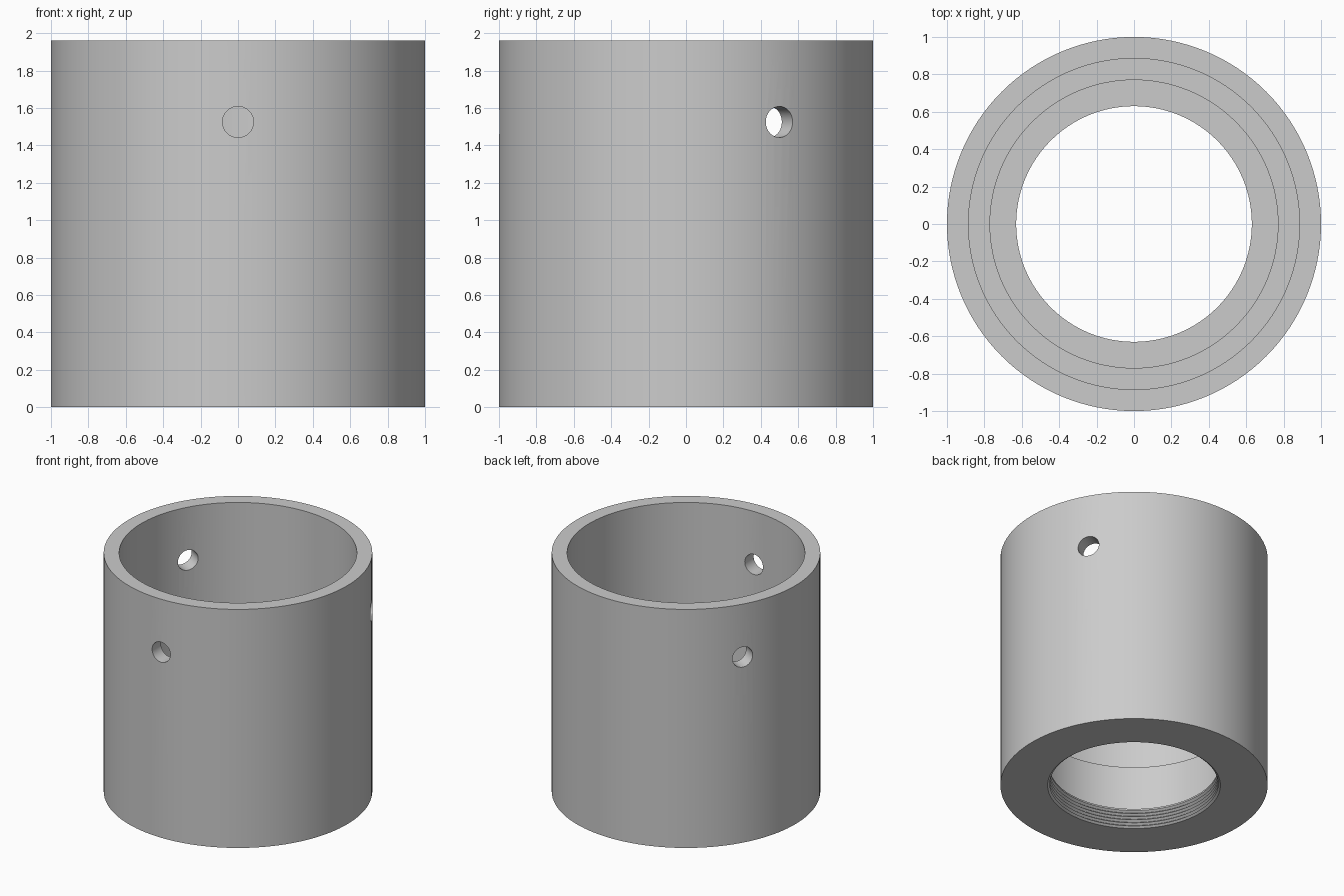
import bpy, bmesh
from math import radians, pi, sin, cos
from mathutils import Matrix

cube = bpy.data.objects.get("Cube")
if cube:
    bpy.data.objects.remove(cube, do_unlink=True)

HEIGHT, SEGMENTS = 1.96, 128
HOLE_RADIUS, HOLE_Z = 0.083, 1.525

grey = bpy.data.materials.new("plain grey")
grey.use_nodes = True
colour = (0.6, 0.6, 0.6, 1)
grey.diffuse_color = colour
grey.node_tree.nodes["Principled BSDF"].inputs["Base Color"].default_value = colour


def add_object(name, bm):
    bmesh.ops.recalc_face_normals(bm, faces=bm.faces)
    mesh = bpy.data.meshes.new(name)
    bm.to_mesh(mesh)
    bm.free()
    mesh.materials.append(grey)
    obj = bpy.data.objects.new(name, mesh)
    bpy.context.collection.objects.link(obj)
    return obj


def revolve(name, profile):
    """Turn a closed (radius, z) profile around the z axis."""
    bm = bmesh.new()
    rings = []
    for i in range(SEGMENTS):
        a = 2 * pi * i / SEGMENTS
        rings.append([bm.verts.new((r * cos(a), r * sin(a), z)) for r, z in profile])
    for i, ring in enumerate(rings):
        after = rings[(i + 1) % SEGMENTS]
        for j in range(len(profile)):
            k = (j + 1) % len(profile)
            bm.faces.new((ring[j], after[j], after[k], ring[k]))
    return add_object(name, bm)


# Stepped bore, with a short thread in the bottom lip
thread_crest, thread_root, lip_top, turns = 0.63, 0.647, 0.16, 6
pitch = lip_top / turns
thread = []
for i in range(turns):
    thread += [(thread_root, i * pitch), (thread_crest, (i + 0.5) * pitch)]
profile = [(1, 0), (1, HEIGHT), (0.885, HEIGHT), (0.885, 0.6), (0.77, 0.6),
           (0.77, lip_top), (thread_crest, lip_top)] + thread[::-1]
sleeve = revolve("threaded_sleeve", profile)

# Three radial screw holes, one at the front and the others evenly spaced
for angle in (-90, 30, 150):
    bm = bmesh.new()
    place = (Matrix.Rotation(radians(angle), 4, "Z")
             @ Matrix.Translation((0.95, 0, HOLE_Z))
             @ Matrix.Rotation(pi / 2, 4, "Y"))
    bmesh.ops.create_cone(bm, cap_ends=True, segments=48, radius1=HOLE_RADIUS,
                          radius2=HOLE_RADIUS, depth=0.4, matrix=place)
    cutter = add_object("hole_cutter", bm)
    cutter.hide_render = True
    cut = sleeve.modifiers.new("screw_hole", "BOOLEAN")
    cut.operation, cut.solver, cut.object = "DIFFERENCE", "EXACT", cutter
    bpy.context.view_layer.objects.active = sleeve
    bpy.ops.object.modifier_apply(modifier=cut.name)
    bpy.data.objects.remove(cutter, do_unlink=True)

# Smooth walls with crisp rims
bpy.ops.object.select_all(action="DESELECT")
sleeve.select_set(True)
bpy.context.view_layer.objects.active = sleeve
bpy.ops.object.shade_smooth_by_angle(angle=radians(30))
